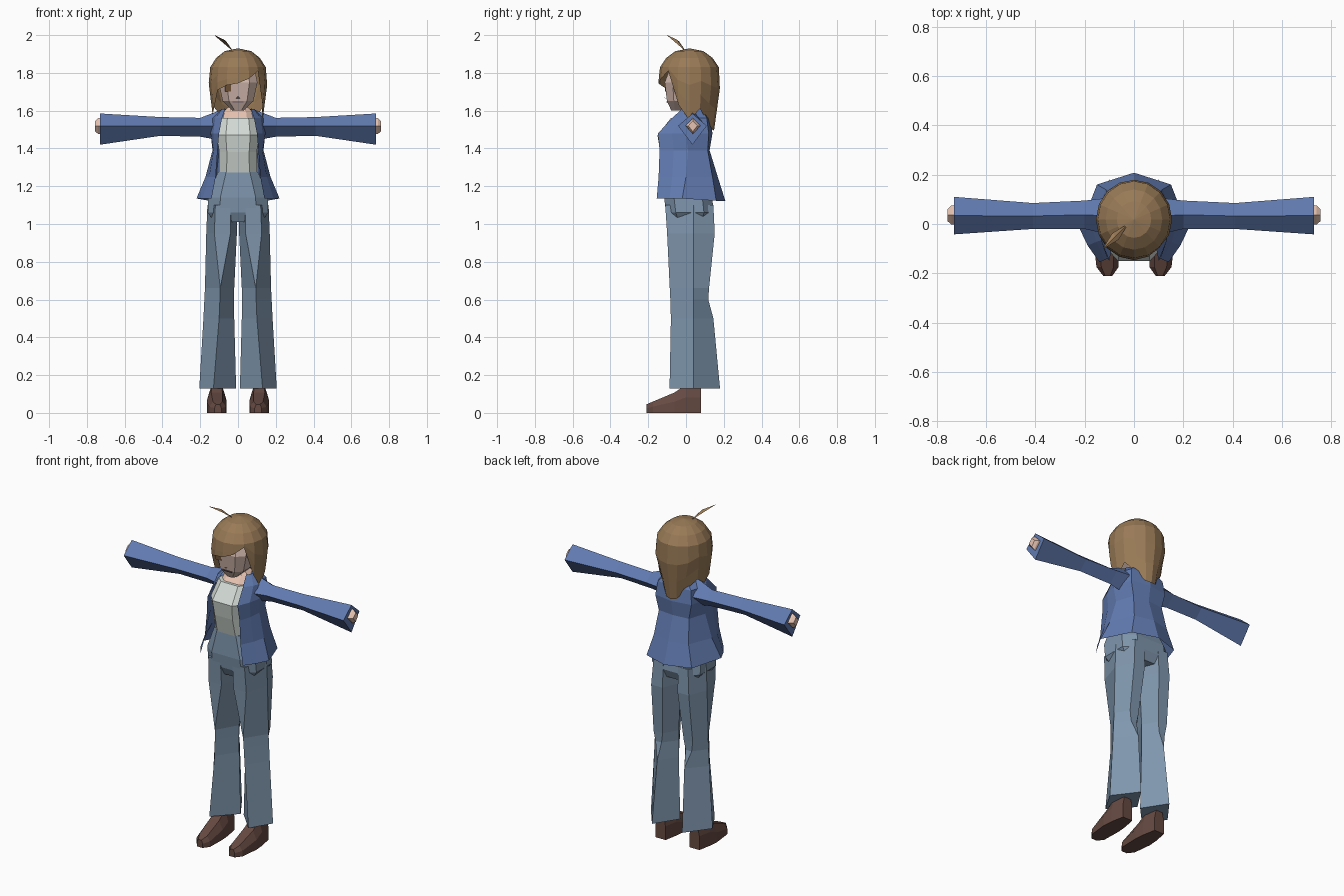
import bpy, bmesh, math
from mathutils import Vector


def lin(c):
    return c / 12.92 if c <= 0.04045 else ((c + 0.055) / 1.055) ** 2.4


def material(name, r, g, b):
    m = bpy.data.materials.new(name)
    m.diffuse_color = (lin(r), lin(g), lin(b), 1)
    return m


HAIR = material("hair brown", 0.60, 0.48, 0.34)
BLUE = material("jacket blue", 0.38, 0.48, 0.69)
DENIM = material("trouser blue grey", 0.50, 0.59, 0.68)
SHIRT = material("shirt white", 0.83, 0.86, 0.84)
SKIN = material("skin", 0.92, 0.78, 0.71)
FACE = material("face skin", 0.80, 0.70, 0.66)
SHOE = material("shoe brown", 0.40, 0.29, 0.26)
EYE = material("eye brown", 0.42, 0.31, 0.20)
MOUTH = material("mouth", 0.42, 0.34, 0.38)


def loft(name, rings, mat, closed=True, caps=True, mirror=False):
    """Skin a list of equal-length point rings into a flat-shaded mesh."""
    bm = bmesh.new()
    rows = [[bm.verts.new(p) for p in r] for r in rings]
    n = len(rows[0])
    for a, b in zip(rows, rows[1:]):
        for i in range(n if closed else n - 1):
            j = (i + 1) % n
            bm.faces.new((a[i], a[j], b[j], b[i]))
    if caps and closed:
        bm.faces.new(rows[0][::-1])
        bm.faces.new(rows[-1])
    bmesh.ops.remove_doubles(bm, verts=bm.verts, dist=0.0005)
    bmesh.ops.recalc_face_normals(bm, faces=bm.faces)
    me = bpy.data.meshes.new(name)
    bm.to_mesh(me)
    bm.free()
    me.materials.append(mat)
    ob = bpy.data.objects.new(name, me)
    bpy.context.collection.objects.link(ob)
    if mirror:
        md = ob.modifiers.new("mirror", "MIRROR")
        md.use_clip = False
        md.use_mirror_merge = True
        md.merge_threshold = 0.0005
    return ob


def oval(z, rx, y0, y1, n=8, p=0.6):
    """Rounded-box ring at height z, from y0 (front) to y1 (back)."""
    pts = []
    for k in range(n):
        a = (k + 0.5) * 2 * math.pi / n
        s, c = math.sin(a), -math.cos(a)
        x = math.copysign(abs(s) ** p, s) * rx
        y = math.copysign(abs(c) ** p, c) * (y1 - y0) / 2
        pts.append((x, (y0 + y1) / 2 + y, z))
    return pts


def box(name, x, y, z, w, d, h, mat):
    rect = [(-1, -1), (1, -1), (1, 1), (-1, 1)]
    return loft(name, [[(x + i * w / 2, y + j * d / 2, z + k * h / 2) for i, j in rect]
                       for k in (-1, 1)], mat)


# Shoes: pointed toe rising to the ankle (y, inner x, outer x, height)
shoe = []
for y, xi, xo, h in [(-0.21, 0.088, 0.125, 0.045), (-0.175, 0.063, 0.152, 0.06),
                     (-0.06, 0.06, 0.165, 0.108), (0.0, 0.065, 0.16, 0.15),
                     (0.08, 0.08, 0.145, 0.15)]:
    w = (xo - xi) * 0.22
    shoe.append([(xi, y, 0), (xo, y, 0), (xo, y, h * 0.55), (xo - w, y, h),
                 (xi + w, y, h), (xi, y, h * 0.55)])
loft("shoes", shoe, SHOE, mirror=True)

# Trouser legs: six sides at the thigh, folding to four below the knee
legs = []
for z, xi, xo, yf, yb, f0, f1, b0, b1 in [
        (0.13, 0.01, 0.205, -0.087, 0.18, 0.13, 0.13, 0.10, 0.10),
        (0.50, 0.02, 0.183, -0.08, 0.145, 0.10, 0.10, 0.09, 0.09),
        (0.60, 0.02, 0.178, -0.083, 0.118, 0.096, 0.096, 0.08, 0.12),
        (0.66, 0.02, 0.175, -0.086, 0.122, 0.094, 0.094, 0.07, 0.13),
        (0.95, 0.006, 0.168, -0.10, 0.152, 0.04, 0.125, 0.05, 0.125),
        (1.10, 0.006, 0.162, -0.11, 0.145, 0.04, 0.12, 0.05, 0.115)]:
    legs.append([(xo, 0.04, z), (f1, yf, z), (f0, yf, z), (xi, 0.04, z),
                 (b0, yb, z), (b1, yb, z)])
loft("trouser_legs", legs, DENIM, mirror=True)
loft("trouser_hips", [oval(1.01, 0.13, -0.085, 0.13), oval(1.06, 0.168, -0.112, 0.153),
                      oval(1.14, 0.167, -0.122, 0.145), oval(1.275, 0.112, -0.115, 0.09)], DENIM)

# Shirt and bare neck
loft("shirt", [oval(1.26, 0.107, -0.112, 0.08), oval(1.38, 0.105, -0.142, 0.09),
               oval(1.47, 0.115, -0.157, 0.10), oval(1.56, 0.10, -0.085, 0.10)], SHIRT)
loft("neck", [oval(1.54, 0.088, -0.086, 0.08), oval(1.60, 0.075, -0.03, 0.075),
              oval(1.63, 0.04, -0.02, 0.06), oval(1.68, 0.035, -0.02, 0.055)], SKIN)

# Open jacket: half profile from front edge round to the back seam
jacket = []
for z, fx, fy, sx, sy, bx, by, cy in [
        (1.135, 0.14, -0.155, 0.22, -0.02, 0.15, 0.16, 0.208),
        (1.25, 0.118, -0.145, 0.172, 0.0, 0.115, 0.14, 0.168),
        (1.39, 0.108, -0.14, 0.135, 0.01, 0.10, 0.115, 0.125),
        (1.48, 0.10, -0.148, 0.145, 0.0, 0.12, 0.12, 0.14),
        (1.56, 0.085, -0.075, 0.14, 0.025, 0.11, 0.11, 0.13),
        (1.61, 0.068, -0.02, 0.085, 0.03, 0.06, 0.085, 0.10)]:
    drop = 0.012 if z < 1.2 else 0
    jacket.append([(fx, fy, z), ((fx + sx) / 2 + 0.008, (fy + sy) / 2, z), (sx, sy, z),
                   (bx, by, z - drop), (0, cy, z - drop)])
loft("jacket", jacket, BLUE, closed=False, mirror=True)

# Sleeves: diamond section, flaring toward the cuff; hands peeking out
def diamond(x, y0, y1, z0, z1, zm=1.52):
    ym = (y0 + y1) / 2
    return [(x, y0, zm), (x, ym, z1), (x, y1, zm), (x, ym, z0)]


loft("sleeves", [diamond(0.07, -0.05, 0.11, 1.44, 1.612), diamond(0.20, -0.02, 0.095, 1.462, 1.562),
                 diamond(0.41, -0.02, 0.085, 1.467, 1.566), diamond(0.73, -0.042, 0.11, 1.42, 1.585)],
     BLUE, mirror=True)
loft("hands", [diamond(0.70, -0.005, 0.08, 1.475, 1.565), diamond(0.74, -0.002, 0.075, 1.477, 1.56),
               diamond(0.757, 0.012, 0.06, 1.49, 1.545)], SKIN, mirror=True)

# Head and face details
loft("head", [oval(1.60, 0.03, -0.08, 0.02), oval(1.65, 0.085, -0.105, 0.08),
              oval(1.75, 0.108, -0.118, 0.10), oval(1.86, 0.085, -0.075, 0.10)], FACE)
box("eye", -0.053, -0.108, 1.72, 0.034, 0.008, 0.036, EYE)
box("mouth", 0, -0.1, 1.645, 0.06, 0.008, 0.006, MOUTH)
loft("nose", [[(-0.012, -0.103, 1.665), (0.012, -0.103, 1.665), (0, -0.095, 1.66)],
              [(0, -0.128, 1.675)] * 3, [(0, -0.108, 1.70)] * 3], SKIN, caps=False)

# Hair: dome with sixteen strands of different lengths, counted from the front
ends = [1.745, 1.77, 1.81, 1.63, 1.55, 1.61, 1.54, 1.50, 1.495,
        1.50, 1.54, 1.62, 1.58, 1.61, 1.71, 1.735]
dome = [(1.93, 0.0), (1.915, 0.07), (1.88, 0.115), (1.83, 0.147)]
hair = []
for row in range(len(dome) + 3):
    ring = []
    for k, end in enumerate(ends):
        a = k * math.pi / 8
        if row < len(dome):
            z, r = dome[row]
            t = 0
        else:
            t = (row - len(dome) + 1) / 3
            z = 1.83 + (end - 1.83) * t
            r = 0.147 + 0.008 * min(1, (1.83 - z) / 0.08)
            r -= max(0, 1.74 - z) * 0.13
        taper = 1 - 0.3 * max(0, (t - 0.35) / 0.65) if 6 <= k <= 10 else 1
        ring.append((math.sin(a) * r * taper, 0.018 - math.cos(a) * r * 1.06, z))
    hair.append(ring)
loft("hair", hair, HAIR, caps=False)

# Loose strand standing up from the crown
strand = []
for x, y, z, w in [(-0.035, -0.01, 1.925, 0.003), (-0.075, -0.05, 1.972, 0.013),
                   (-0.125, -0.1, 2.0, 0.001)]:
    strand.append([(x - w, y + w, z - w * 0.4), (x + w, y - w, z - w * 0.4), (x, y, z + w * 0.4 - 0.0004)])
loft("loose_strand", strand, HAIR)
